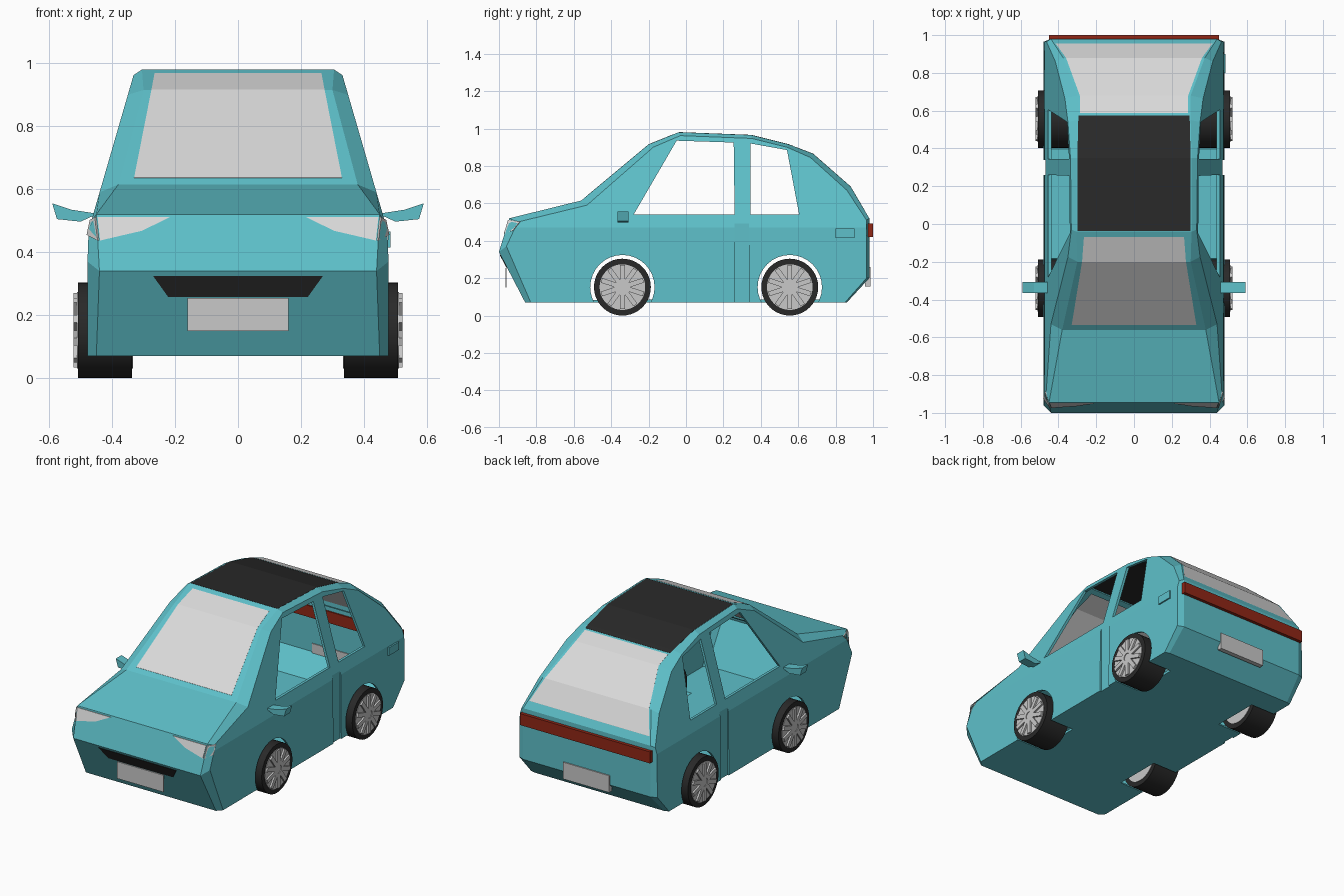
import bpy, bmesh, math
from mathutils import Vector, Matrix

if "Cube" in bpy.data.objects:
    bpy.data.objects.remove(bpy.data.objects["Cube"])

def material(name, r, g, b):
    m = bpy.data.materials.new(name)
    m.diffuse_color = (r, g, b, 1)
    m.use_nodes = True
    m.node_tree.nodes["Principled BSDF"].inputs["Base Color"].default_value = m.diffuse_color
    return m

TEAL = material("teal paint", .112, .53, .59)
GLASS = material("pale glass", .70, .70, .70)
BLACK = material("black", .022, .022, .022)
RED = material("tail red", .28, .02, .008)
SILVER = material("silver", .58, .58, .58)

def finish(name, bm, mat):
    bmesh.ops.recalc_face_normals(bm, faces=bm.faces[:])
    me = bpy.data.meshes.new(name)
    bm.to_mesh(me)
    bm.free()
    ob = bpy.data.objects.new(name, me)
    bpy.context.collection.objects.link(ob)
    if mat:
        me.materials.append(mat)
    else:
        ob.hide_render = True
    return ob

def prism(name, pts, vec, mat=None):
    """Polygon extruded along a vector."""
    bm = bmesh.new()
    v = Vector(vec)
    a = [bm.verts.new(p) for p in pts]
    b = [bm.verts.new(Vector(p) + v) for p in pts]
    bm.faces.new(a)
    bm.faces.new(b)
    n = len(a)
    for i in range(n):
        bm.faces.new((a[i], a[(i+1) % n], b[(i+1) % n], b[i]))
    return finish(name, bm, mat)

def box(name, x0, x1, y0, y1, z0, z1, mat=None):
    return prism(name, [(x0, y0, z0), (x1, y0, z0), (x1, y1, z0), (x0, y1, z0)], (0, 0, z1-z0), mat)

def cylinder(bm, r, x0, x1, seg=32):
    m = Matrix.Translation(((x0+x1)/2, 0, 0)) @ Matrix.Rotation(math.pi/2, 4, 'Y')
    return bmesh.ops.create_cone(bm, cap_ends=True, segments=seg, radius1=r, radius2=r,
                                 depth=abs(x1-x0), matrix=m)

# Body outline: y, z, half width of the centre strip, then y, z of the side panel corner
OUT = [(-.86, .07, .45, -.83, .07), (-1, .34, .44, -.96, .37), (-.945, .52, .45, -.90, .50),
       (-.56, .615, .38, -.53, .59), (-.2, .915, .30, -.175, .90), (-.04, .98, .305, -.03, .962),
       (.35, .965, .305, .35, .947), (.55, .915, .30, .54, .90), (.68, .865, .30, .665, .845),
       (.88, .69, .375, .86, .67), (.98, .52, .44, .965, .51), (.98, .2, .44, .965, .2),
       (.86, .07, .45, .85, .07)]

def top_z(y):
    for a, b in zip(OUT[2:], OUT[3:11]):
        if a[0] <= y <= b[0]:
            return a[1] + (b[1]-a[1]) * (y-a[0]) / (b[0]-a[0])

def strip(name, rows, up, down, mat=None):
    """Sheet following the top outline; rows are (y, half width)."""
    bm = bmesh.new()
    rings = []
    for y, x in rows:
        z = top_z(y)
        rings.append([bm.verts.new(p) for p in
                      ((-x, y, z+up), (x, y, z+up), (x, y, z-down), (-x, y, z-down))])
    for a, b in zip(rings, rings[1:]):
        for i in range(4):
            j = (i+1) % 4
            bm.faces.new((a[i], a[j], b[j], b[i]))
    bm.faces.new(rings[0])
    bm.faces.new(rings[-1])
    return finish(name, bm, mat)

# Body shell
bm = bmesh.new()
n = len(OUT)
P = {s: [bm.verts.new((s*o[2], o[0], o[1])) for o in OUT] for s in (-1, 1)}
Q = {s: [bm.verts.new((s*.478, o[3], o[4])) for o in OUT] for s in (-1, 1)}
for i in range(n):
    j = (i+1) % n
    bm.faces.new((P[-1][i], P[-1][j], P[1][j], P[1][i]))
    for s in (-1, 1):
        bm.faces.new((P[s][i], P[s][j], Q[s][j], Q[s][i]))
for s in (-1, 1):
    f = bm.faces.new(Q[s])
    bmesh.ops.bisect_plane(bm, geom=[f] + f.edges[:] + f.verts[:], plane_co=(0, 0, .47), plane_no=(0, 0, 1))
for v in bm.verts:      # lean the cabin sides inwards above the belt line
    if abs(v.co.x) > .477:
        v.co.x = math.copysign(min(.478, .46 - (v.co.z-.52)*.29), v.co.x)
body = finish("body_shell", bm, TEAL)
sol = body.modifiers.new("wall", 'SOLIDIFY')
sol.thickness = .018
sol.offset = -1

# Openings: side windows, pillar recess, wheel arches, glass and roof
cutters = []
for w in ([(-.28, .54), (-.05, .935), (.255, .925), (.26, .54)],
          [(.345, .54), (.345, .92), (.54, .885), (.605, .54)]):
    cutters.append(prism("window_cutter", [(-.7, y, z) for y, z in w], (1.4, 0, 0)))
WHEELS = [(s, y) for s in (-1, 1) for y in (-.34, .555)]
for s, y in WHEELS:
    bm = bmesh.new()
    cylinder(bm, .172, s*.31, s*.6)
    bmesh.ops.translate(bm, verts=bm.verts[:], vec=(0, y, .152))
    cutters.append(finish("arch_cutter", bm, None))
for s in (-1, 1):
    cutters.append(box("pillar_cutter", min(s*.468, s*.6), max(s*.468, s*.6), .26, .338, .0, .515))
SHEETS = [("windscreen", [(-.535, .33), (-.2, .275), (-.07, .265)], GLASS),
          ("roof_panel", [(-.038, .30), (.35, .30), (.55, .295), (.575, .294)], BLACK),
          ("rear_window", [(.588, .287), (.68, .287), (.88, .36), (.955, .415)], GLASS)]
for name, rows, mat in SHEETS:
    cutters.append(strip(name + "_cutter", rows, .1, .04))
    strip(name, rows, .001, .010, mat)
for c in cutters:
    b = body.modifiers.new("cut", 'BOOLEAN')
    b.object = c
    b.operation = 'DIFFERENCE'
    b.solver = 'EXACT'
bpy.context.view_layer.update()
dg = bpy.context.evaluated_depsgraph_get()
cut = bpy.data.meshes.new_from_object(body.evaluated_get(dg))
body.modifiers.clear()
body.data = cut
cut.materials.clear()
cut.materials.append(TEAL)
for p in cut.polygons:
    p.material_index = 0
for c in cutters:
    bpy.data.objects.remove(c)

# Nose: grille and number plate
def nose_y(z):
    return -1 + (.34-z)*.14/.27 if z < .34 else -1 + (z-.34)*.055/.18
prism("grille", [(x, nose_y(z)+.002, z) for x, z in ((-.27, .325), (.27, .325), (.222, .258), (-.222, .258))],
      (0, -.006, 0), BLACK)
box("front_plate", -.16, .16, -.966, -.959, .15, .255, SILVER)

# Tail: light bar and number plate reach through the wall
box("tail_light_bar", -.45, .45, .955, 1.0, .42, .492, RED)
box("rear_plate", -.16, .16, .958, .987, .155, .26, SILVER)
box("fuel_flap", .476, .485, .80, .90, .415, .465, TEAL)

# Headlights and mirrors on both sides
for s in (-1, 1):
    prism("headlight", [(s*x, nose_y(z)+.001, z) for x, z in
                        ((.215, .512), (.305, .468), (.438, .437), (.446, .512))], (0, -.005, 0), GLASS)
    prism("headlight_corner", [(s*.441, -.970, .437), (s*.450, -.948, .512),
                               (s*.466, -.885, .502), (s*.476, -.922, .455)], (s*.005, -.004, 0), GLASS)
    prism("mirror", [(s*x, -.365, z) for x, z in
                     ((.445, .522), (.50, .497), (.575, .505), (.59, .555), (.53, .535))], (0, .058, 0), TEAL)

# Wheels: tyre, rim and spokes
for s, y in WHEELS:
    bm = bmesh.new()
    cylinder(bm, .152, s*.336, s*.508, 40)
    tyre = finish("tyre", bm, BLACK)
    bm = bmesh.new()
    cylinder(bm, .122, s*.333, s*.511, 40)
    cylinder(bm, .026, s*.50, s*.518, 16)
    for k in range(10):
        m = (Matrix.Rotation(k*math.tau/10, 4, 'X') @ Matrix.Translation((s*.512, 0, .071))
             @ Matrix.Diagonal((.02, .026, .094, 1)))
        bmesh.ops.create_cube(bm, size=1, matrix=m)
    rim = finish("rim", bm, SILVER)
    for ob in (tyre, rim):
        ob.location = (0, y, .152)
        bpy.ops.object.select_all(action='DESELECT')
        ob.select_set(True)
        bpy.context.view_layer.objects.active = ob
        bpy.ops.object.shade_smooth_by_angle(angle=math.radians(30))
